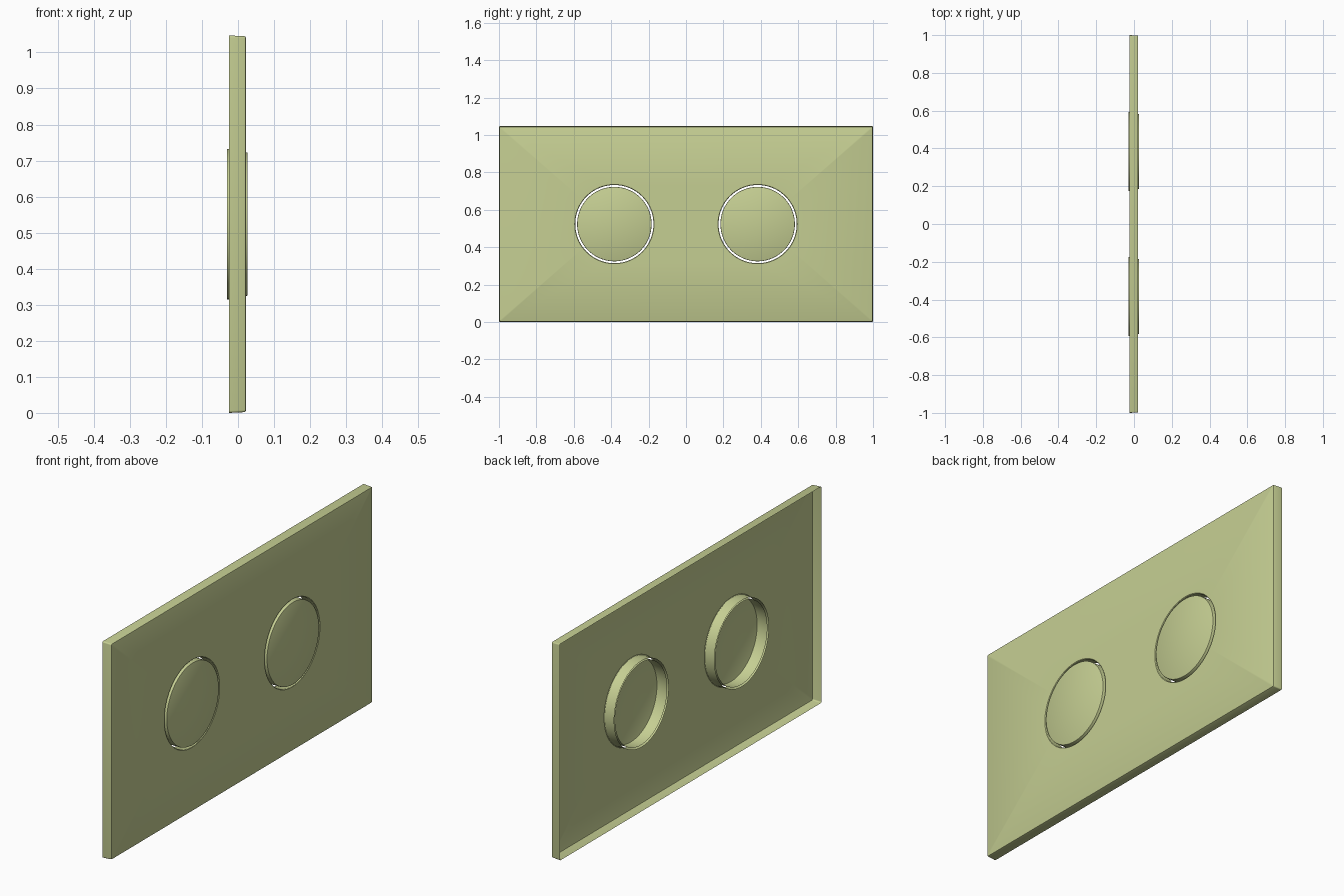
import bpy
import bmesh
from math import sin, cos, pi, radians

cube = bpy.data.objects.get("Cube")
if cube:
    bpy.data.objects.remove(cube, do_unlink=True)

HALF_WIDTH, HEIGHT = 1.0, 1.047
MID_Z = HEIGHT / 2
OPENING_Y = 0.383

olive = bpy.data.materials.new("pale_olive")
olive.use_nodes = True
colour = (0.56, 0.62, 0.29, 1)
olive.diffuse_color = colour
olive.node_tree.nodes["Principled BSDF"].inputs["Base Color"].default_value = colour


def circle(x, y, radius, count=96):
    return [(x, y + radius * cos(2 * pi * i / count),
             MID_Z + radius * sin(2 * pi * i / count)) for i in range(count)]


def rounded_rectangle(x, inset, radius=0.006, steps=4):
    points = []
    for corner, (sy, sz) in enumerate([(1, 1), (-1, 1), (-1, -1), (1, -1)]):
        cy = sy * (HALF_WIDTH - inset - radius)
        cz = MID_Z + sz * (MID_Z - inset - radius)
        for i in range(steps + 1):
            a = (corner + i / steps) * pi / 2
            points.append((x, cy + radius * cos(a), cz + radius * sin(a)))
    return points


def loft(bm, loops):
    """Skin the loops in order and return the vertices of the first one."""
    rings = [[bm.verts.new(p) for p in loop] for loop in loops]
    for a, b in zip(rings, rings[1:]):
        for i in range(len(a)):
            j = (i + 1) % len(a)
            bm.faces.new((a[i], a[j], b[j], b[i]))
    return rings[0]


def finish(bm, name):
    """Point the face plate towards +x and make a smooth-shaded object."""
    bmesh.ops.recalc_face_normals(bm, faces=bm.faces)
    if max(bm.faces, key=lambda f: f.calc_area()).normal.x < 0:
        bmesh.ops.reverse_faces(bm, faces=bm.faces)
    mesh = bpy.data.meshes.new(name)
    bm.to_mesh(mesh)
    bm.free()
    mesh.materials.append(olive)
    obj = bpy.data.objects.new(name, mesh)
    bpy.context.collection.objects.link(obj)
    bpy.ops.object.select_all(action="DESELECT")
    obj.select_set(True)
    bpy.context.view_layer.objects.active = obj
    bpy.ops.object.shade_smooth_by_angle(angle=radians(30))


# Hollow panel: rounded rim wall, two tubular collars, face plate with openings
bm = bmesh.new()
rim = [(0.022, 0.007), (0.0205, 0.0035), (0.017, 0.002), (-0.025, 0)]
collar = [(0.022, 0.212), (0.0205, 0.21), (0.018, 0.209), (-0.03, 0.209)]
borders = [loft(bm, [rounded_rectangle(x, inset) for x, inset in rim])]
for side in (-1, 1):
    borders.append(loft(bm, [circle(x, side * OPENING_Y, r) for x, r in collar]))
edges = [bm.edges.get((ring[i - 1], ring[i])) for ring in borders for i in range(len(ring))]
bmesh.ops.triangle_fill(bm, edges=edges, use_beauty=True, normal=(1, 0, 0))
finish(bm, "panel")

# Cup-shaped buttons sitting in the collars with a narrow gap all round
button = [(0.027, 0.196), (0.026, 0.198), (0.024, 0.199), (-0.028, 0.199)]
for side, label in ((-1, "front"), (1, "back")):
    bm = bmesh.new()
    cap = loft(bm, [circle(x, side * OPENING_Y, r) for x, r in button])
    bm.faces.new(cap)
    finish(bm, label + "_button")
